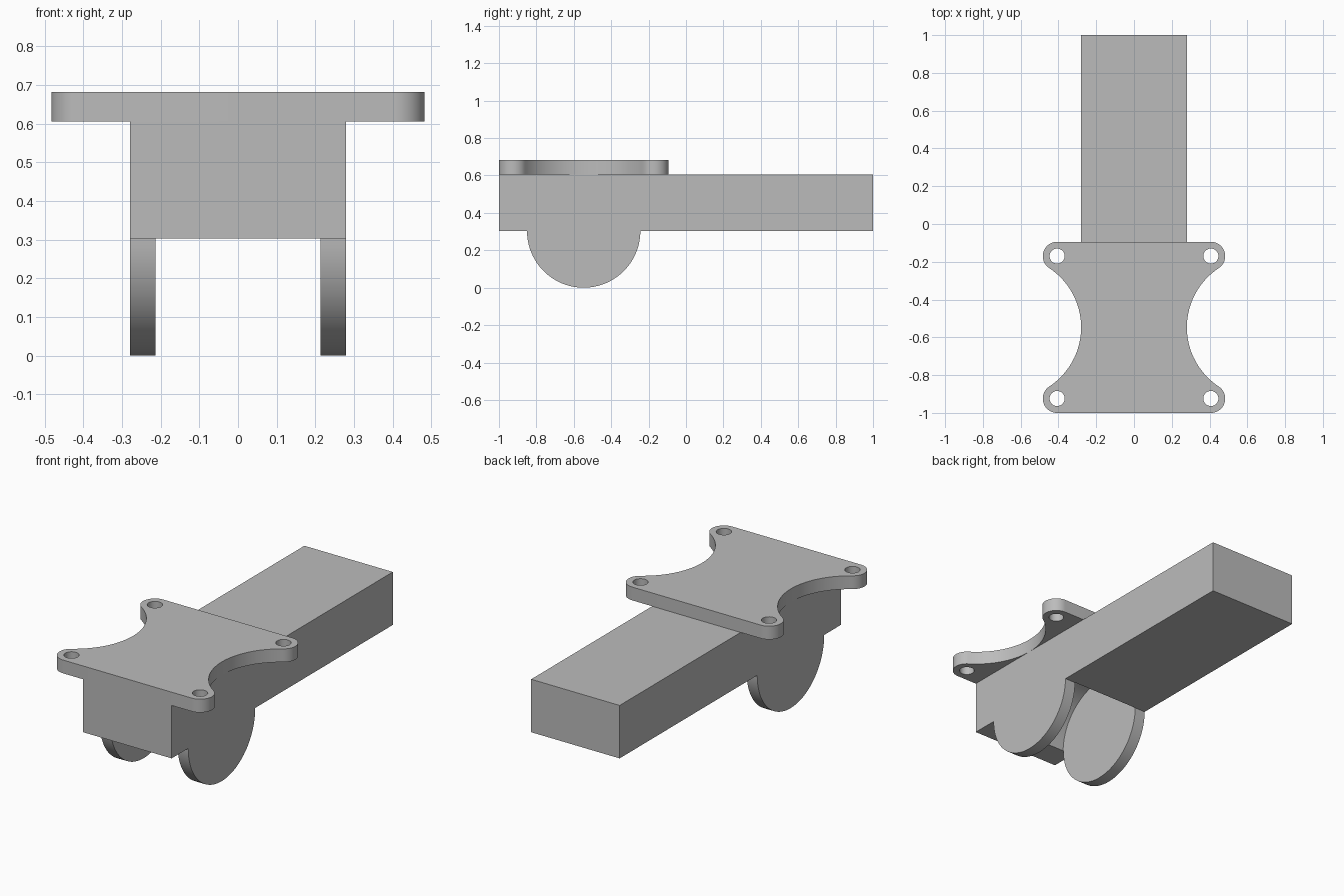
import bpy, bmesh
from math import sin, cos, pi, atan2, radians

cube = bpy.data.objects.get("Cube")
if cube:
    bpy.data.objects.remove(cube, do_unlink=True)

grey = bpy.data.materials.new("plain_grey")
grey.use_nodes = True
grey.diffuse_color = (0.5, 0.5, 0.5, 1)
grey.node_tree.nodes["Principled BSDF"].inputs["Base Color"].default_value = grey.diffuse_color

HALF_W = 0.28            # beam half width
CHEEK = 0.067            # thickness of the round cheeks
R = 0.303                # cheek radius, also the beam height
MID_Y = -0.547           # centre of cheeks and plate
PLATE_T = 0.076


def arc(cx, cy, rx, a0, a1, n, ry=None):
    """Points along a circular or elliptical arc."""
    ry = rx if ry is None else ry
    return [(cx + rx * cos(a0 + (a1 - a0) * i / n),
             cy + ry * sin(a0 + (a1 - a0) * i / n)) for i in range(n + 1)]


def prism(name, points, to_3d, depth):
    """Extrude a closed outline along a vector."""
    bm = bmesh.new()
    face = bm.faces.new([bm.verts.new(to_3d(*p)) for p in points])
    ext = bmesh.ops.extrude_face_region(bm, geom=[face])
    verts = [v for v in ext["geom"] if isinstance(v, bmesh.types.BMVert)]
    bmesh.ops.translate(bm, verts=verts, vec=depth)
    bmesh.ops.remove_doubles(bm, verts=bm.verts, dist=1e-5)
    bmesh.ops.recalc_face_normals(bm, faces=bm.faces)
    mesh = bpy.data.meshes.new(name)
    bm.to_mesh(mesh)
    bm.free()
    mesh.materials.append(grey)
    obj = bpy.data.objects.new(name, mesh)
    bpy.context.collection.objects.link(obj)
    return obj


def cut(obj, cutter):
    """Subtract the cutter, then discard it."""
    cutter.hide_render = True
    mod = obj.modifiers.new("cut", 'BOOLEAN')
    mod.operation, mod.solver, mod.object = 'DIFFERENCE', 'EXACT', cutter
    bpy.context.view_layer.objects.active = obj
    bpy.ops.object.modifier_apply(modifier=mod.name)
    bpy.data.objects.remove(cutter, do_unlink=True)


def shade(obj):
    bpy.ops.object.select_all(action='DESELECT')
    obj.select_set(True)
    bpy.context.view_layer.objects.active = obj
    bpy.ops.object.shade_smooth_by_angle(angle=radians(30))


# Beam with the half-round cheeks, drawn as a side outline
outline = [(1, 2 * R), (-1, 2 * R), (-1, R)]
outline += arc(MID_Y, R, R, pi, 2 * pi, 48) + [(1, R)]
beam = prism("beam_with_cheeks", outline, lambda y, z: (-HALF_W, y, z), (2 * HALF_W, 0, 0))

# Round well that separates the two cheeks
inner = HALF_W - CHEEK
well = arc(MID_Y, R, R + 0.001, 0, pi, 48, R - 0.003)
well += [(MID_Y - R - 0.001, -0.1), (MID_Y + R + 0.001, -0.1)]
cut(beam, prism("well_cutter", well, lambda y, z: (-inner, y, z), (2 * inner, 0, 0)))
shade(beam)

# Mounting plate: rounded ears joined by tangent scooped sides
EAR_R, EAR_X, EAR_Y = 0.076, 0.407, 0.377
SCOOP_R = ((EAR_X - HALF_W) ** 2 + EAR_Y ** 2 - EAR_R ** 2) / (2 * (EAR_R + EAR_X - HALF_W))
scoop_x = HALF_W + SCOOP_R
tangent = atan2(EAR_Y, scoop_x - EAR_X)
right = arc(EAR_X, -EAR_Y, EAR_R, -pi / 2, tangent, 20)
right += arc(scoop_x, 0, SCOOP_R, pi + tangent, pi - tangent, 40)[1:-1]
right += arc(EAR_X, EAR_Y, EAR_R, -tangent, pi / 2, 20)
plate_outline = right + [(-x, y) for x, y in reversed(right)]
plate = prism("mounting_plate", plate_outline,
              lambda x, y: (x, y + MID_Y, 2 * R), (0, 0, PLATE_T))

# Screw hole through each ear
for sx in (-1, 1):
    for sy in (-1, 1):
        hole = arc(sx * EAR_X, sy * EAR_Y + MID_Y, 0.04, 0, 2 * pi, 32)[:-1]
        cut(plate, prism("hole_cutter", hole, lambda x, y: (x, y, 0.5), (0, 0, 0.3)))
shade(plate)
